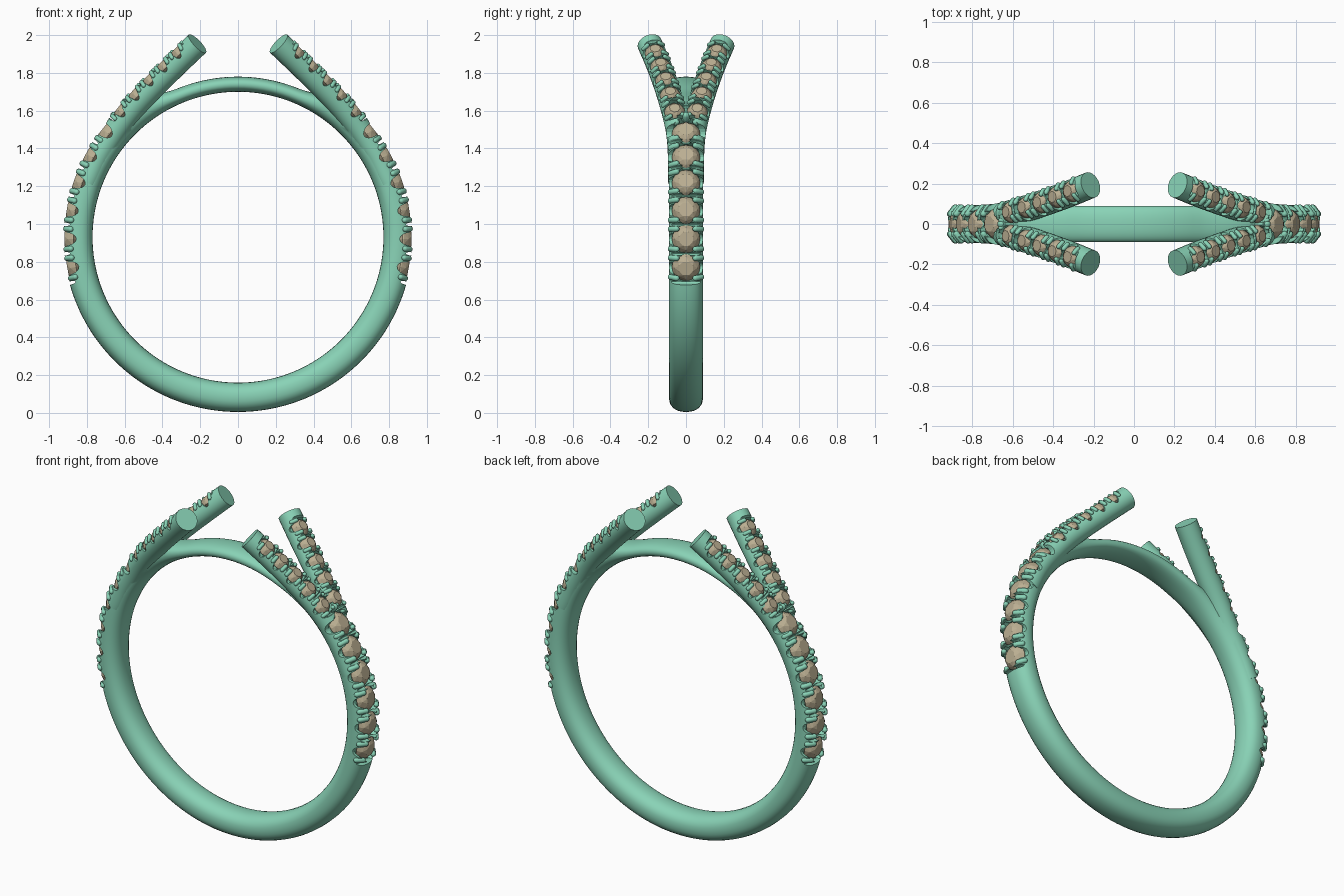
import bpy, bmesh
from math import sin, cos, asin, pi, radians
from mathutils import Vector, Matrix

if "Cube" in bpy.data.objects:
    bpy.data.objects.remove(bpy.data.objects["Cube"])

CZ = 0.93            # height of the ring centre
INNER = 0.77         # finger hole radius


def material(name, rgb):
    m = bpy.data.materials.new(name)
    m.diffuse_color = (*rgb, 1)
    m.use_nodes = True
    m.node_tree.nodes["Principled BSDF"].inputs["Base Color"].default_value = m.diffuse_color
    return m


METAL = material("metal", (0.25, 0.65, 0.47))
STONE = material("stone", (0.50, 0.43, 0.29))


def make_object(name, bm, mat, smooth=True):
    bmesh.ops.recalc_face_normals(bm, faces=bm.faces)
    me = bpy.data.meshes.new(name)
    bm.to_mesh(me)
    bm.free()
    ob = bpy.data.objects.new(name, me)
    bpy.context.collection.objects.link(ob)
    me.materials.append(mat)
    if smooth:
        smooth_object(ob)
    return ob


def activate(ob):
    bpy.ops.object.select_all(action='DESELECT')
    ob.select_set(True)
    bpy.context.view_layer.objects.active = ob


def smooth_object(ob):
    activate(ob)
    bpy.ops.object.shade_smooth_by_angle(angle=radians(35))


def boolean(ob, other, op):
    activate(ob)
    m = ob.modifiers.new(op, 'BOOLEAN')
    m.operation, m.object, m.solver = op, other, 'EXACT'
    m.use_self = op == 'DIFFERENCE'
    bpy.ops.object.modifier_apply(modifier=m.name)
    bpy.data.objects.remove(other)


def skin(rings, closed):
    bm = bmesh.new()
    vs = [[bm.verts.new(p) for p in ring] for ring in rings]
    n, k = len(vs), len(vs[0])
    for i in range(n if closed else n - 1):
        a, b = vs[i], vs[(i + 1) % n]
        for j in range(k):
            bm.faces.new((a[j], a[(j + 1) % k], b[(j + 1) % k], b[j]))
    if not closed:
        bm.faces.new(vs[0])
        bm.faces.new(vs[-1])
    return bm


# Band: rounded section, thinner across the top
def power(v, e):
    return abs(v) ** e * (1 if v >= 0 else -1)


rings = []
for i in range(144):
    a = 2 * pi * i / 144
    f = min(1, max(0, (asin(sin(a)) - radians(46)) / radians(22)))
    half = 0.0775 - 0.0375 * f * f * (3 - 2 * f)
    ring = []
    for j in range(28):
        u = 2 * pi * j / 28
        r = INNER + half + half * power(cos(u), 2 / 2.3)
        ring.append((r * cos(a), 0.09 * power(sin(u), 2 / 2.3), CZ + r * sin(a)))
    rings.append(ring)
band = make_object("band", skin(rings, True), METAL)

# Centre line of one split arm
PATH = [Vector(p) for p in ((0.80, .028, 1.22), (0.735, .03, 1.36), (0.655, .04, 1.485), (0.56, .068, 1.61),
                            (0.45, .103, 1.727), (0.33, .146, 1.845), (0.215, .193, 1.955))]


def spline(t):
    i = min(int(t), len(PATH) - 2)
    t -= i
    p1, p2 = PATH[i], PATH[i + 1]
    p0 = PATH[i - 1] if i else 2 * p1 - p2
    p3 = PATH[i + 2] if i + 2 < len(PATH) else 2 * p2 - p1
    return 0.5 * (2 * p1 + (p2 - p0) * t + (2 * p0 - 5 * p1 + 4 * p2 - p3) * t * t
                  + (3 * p1 - p0 - 3 * p2 + p3) * t ** 3)


SAMPLES = [spline(i * 6 / 48) for i in range(49)]


def arm_frame(i):
    c = SAMPLES[i]
    t = (SAMPLES[min(i + 1, 48)] - SAMPLES[max(i - 1, 0)]).normalized()
    n = t.cross(Vector((0, -1, 0))).normalized()
    if n.x < 0:
        n = -n
    return c, t, n


def mirrored(v, sx, sy):
    return Vector((v.x * sx, v.y * sy, v.z))


SIDES = [(sx, sy) for sx in (1, -1) for sy in (1, -1)]
for sx, sy in SIDES:
    rings = []
    for i in range(49):
        c, t, n = arm_frame(i)
        b = t.cross(n)
        rings.append([mirrored(c + 0.066 * (n * cos(u) + b * sin(u)), sx, sy)
                      for u in (2 * pi * j / 24 for j in range(24))])
    boolean(band, make_object("arm", skin(rings, False), METAL), 'UNION')

cut, gems, prongs = bmesh.new(), bmesh.new(), bmesh.new()


def frame(origin, x, y, z):
    m = Matrix((x, y, z)).transposed().to_4x4()
    m.translation = origin
    return m


def cylinder(m, r, depth):
    bmesh.ops.create_cone(cut, cap_ends=True, segments=20, radius1=r, radius2=r, depth=depth, matrix=m)


# Stone with its seat and the scalloped cut at its sides
def add_gem(g, t, n, r, crown, width):
    b = n.cross(t)
    pts = []
    for count, k, h, off in ((8, .52, crown, .5), (8, .8, crown * .65, 0), (16, 1, .003, 0),
                             (16, 1, -.003, 0), (8, .5, -r * .4, 0)):
        for i in range(count):
            u = 2 * pi * (i + off) / count
            pts.append(g + r * k * (t * cos(u) + b * sin(u)) + n * h)
    pts.append(g - n * r * .75)
    bmesh.ops.convex_hull(gems, input=[gems.verts.new(p) for p in pts])
    cylinder(frame(g + n * 0.04, t, b, n), r * .97, 0.12)
    m = frame(g + n * 0.042, t, n, b) @ Matrix.Diagonal((r * .46, 0.06, 1, 1))
    cylinder(m, 1, width)


# Rounded finger between two points
def capsule(a, b, r):
    d = b - a
    vs = bmesh.ops.create_uvsphere(prongs, u_segments=12, v_segments=7, radius=r)['verts']
    rot = d.to_track_quat('Z', 'Y')
    for v in vs:
        lift = d if v.co.z > 0 else Vector()
        v.co = rot @ v.co + a + lift


# Two pairs of fingers parted by a notch, between neighbouring stones
def add_prongs(g, t, n, k, ends, out, top):
    b = n.cross(t)
    for e in ends:
        for s in (1, -1):
            base = g + t * e * 0.024 * k
            capsule(base + b * s * out[0] + n * out[1], base + b * s * top[0] + n * top[1], 0.0155 * k)
    cylinder(frame(g + n * 0.045, t, n, b) @ Matrix.Diagonal((0.009 * k, 0.028 * k, 1, 1)), 1, out[0] * 2.5)


# Shoulders: six large stones on each side
for sx in (1, -1):
    def shoulder(k):
        a = radians(-10.4 + 9.8 * k)
        n = Vector((cos(a) * sx, 0, sin(a)))
        return n * 0.875 + Vector((0, 0, CZ)), Vector((-sin(a) * sx, 0, cos(a))), n
    for k in range(6):
        add_gem(*shoulder(k), 0.075, 0.043, 0.24)
    for k in range(7):
        ends = (1,) if k == 0 else (-1,) if k == 6 else (1, -1)
        add_prongs(*shoulder(k - .5), 1, ends, (0.081, 0.012), (0.05, 0.036))
    g, t, n = shoulder(5.6)
    capsule(g, g + n * 0.045, 0.02)


# Arms: five small stones on each
def arm_at(x, sx, sy):
    i = min(range(49), key=lambda q: abs(SAMPLES[q].x - x))
    c, t, n = arm_frame(i)
    j = min(48, i + 1) if SAMPLES[i].x > x else max(0, i - 1)
    f = (x - c.x) / (SAMPLES[j].x - c.x)
    c = c.lerp(SAMPLES[j], f)
    return [mirrored(v, sx, sy) for v in (c + n * 0.025, t, n)]


for sx, sy in SIDES:
    for k in range(5):
        add_gem(*arm_at(0.5875 - 0.075 * k, sx, sy), 0.055, 0.037, 0.14)
    for k in range(6):
        ends = (1,) if k == 0 else (-1,) if k == 5 else (1, -1)
        add_prongs(*arm_at(0.625 - 0.075 * k, sx, sy), 0.75, ends, (0.053, 0.014), (0.032, 0.035))

boolean(band, make_object("seat_cutter", cut, METAL, False), 'DIFFERENCE')
smooth_object(band)
make_object("prongs", prongs, METAL)
make_object("stones", gems, STONE, False)
